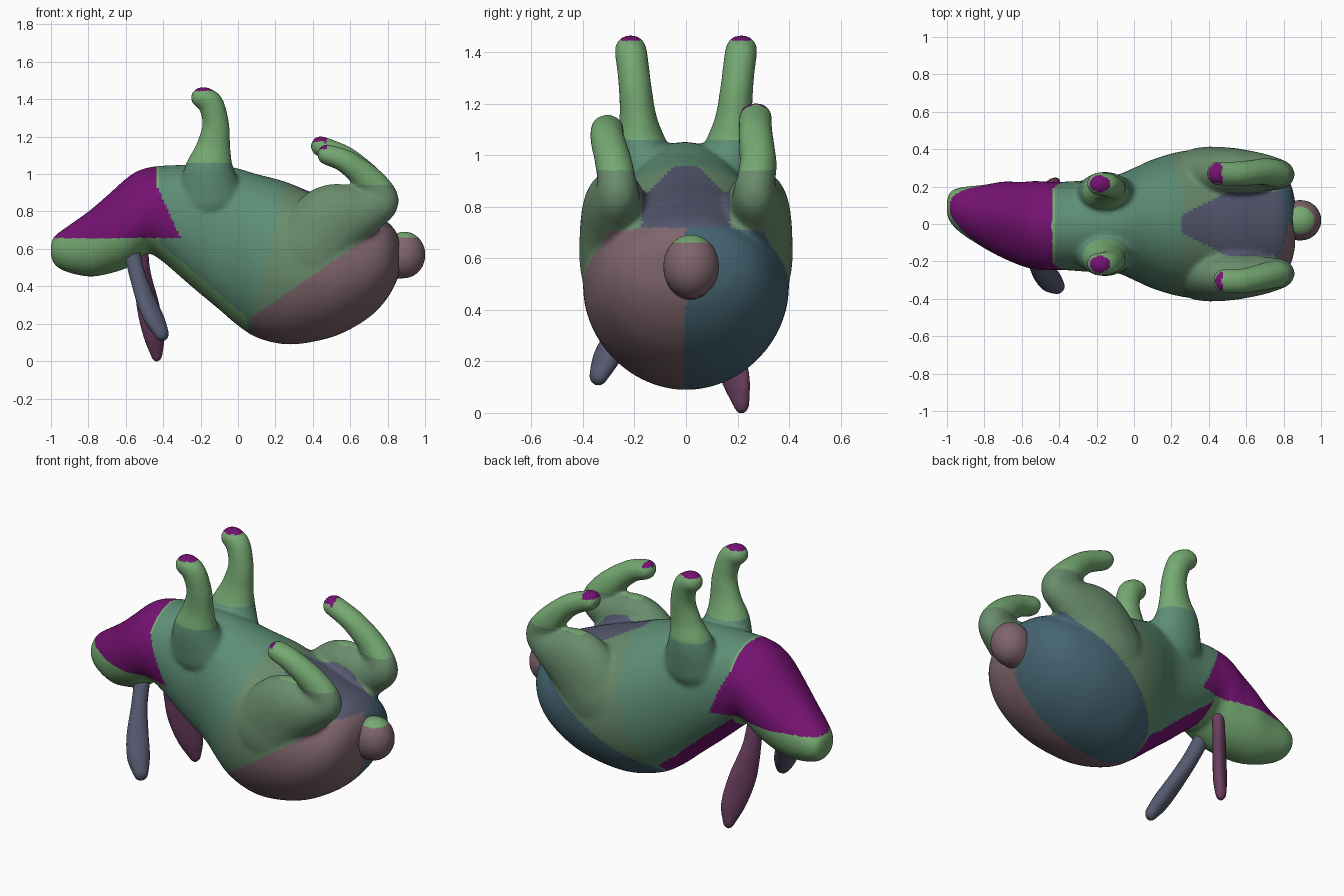
import bpy, bmesh, math
from mathutils import Matrix

if "Cube" in bpy.data.objects:
    bpy.data.objects.remove(bpy.data.objects["Cube"])


def material(name, rgb):
    m = bpy.data.materials.new(name)
    m.diffuse_color = (*rgb, 1)
    m.use_nodes = True
    m.node_tree.nodes["Principled BSDF"].inputs["Base Color"].default_value = m.diffuse_color
    return m


MATS = [material(n, c) for n, c in [
    ("belly_green", (.11, .27, .18)), ("leg_green", (.18, .40, .17)),
    ("purple", (.18, .006, .17)), ("haunch_olive", (.14, .26, .15)),
    ("rump_pink", (.21, .13, .15)), ("rump_blue", (.06, .13, .17)),
    ("ear_plum", (.15, .05, .12)), ("groin_blue", (.09, .10, .16))]]
BELLY, LEG, PURPLE, HAUNCH, PINK, BLUE, PLUM, SLATE = range(8)


def spline(points, steps):
    """Catmull-Rom samples through tuples of any length."""
    ps = [points[0], *points, points[-1]]
    out = []
    for a, b, c, d in zip(ps, ps[1:], ps[2:], ps[3:]):
        for k in range(steps):
            t = k / steps
            out.append([.5 * (2 * q + (r - p) * t + (2 * p - 5 * q + 4 * r - s) * t * t
                              + (3 * q - p - 3 * r + s) * t ** 3)
                        for p, q, r, s in zip(a, b, c, d)])
    return out + [list(points[-1])]


def loft(bm, sections, n=64):
    """Closed skin through oval sections (x, y centre, half width, z low, z high)."""
    rings = []
    for x, yc, hw, z0, z1 in spline(sections, 5):
        ring = []
        for i in range(n):
            a = 2 * math.pi * i / n
            c, s = math.cos(a), math.sin(a)
            # the throat side of the head is slightly pinched
            power = 1.12 if x < -.45 and s > 0 else 1.0
            y = yc + hw * math.copysign(abs(c) ** power, c)
            z = (z0 + z1) / 2 + (z1 - z0) / 2 * math.copysign(abs(s) ** .96, s)
            ring.append(bm.verts.new((x, y, z)))
        rings.append(ring)
    for a, b in zip(rings, rings[1:]):
        for i in range(n):
            j = (i + 1) % n
            bm.faces.new((a[i], a[j], b[j], b[i]))
    bm.faces.new(rings[0][::-1])
    bm.faces.new(rings[-1])


def limb(bm, points, steps=9, turn=0):
    """Chain of ellipsoids along points (x, y, z, rx, ry, rz), turned about z."""
    for v in spline(points, steps):
        m = (Matrix.Translation(v[:3]) @ Matrix.Rotation(math.radians(turn), 4, 'Z')
             @ Matrix.Diagonal((*v[3:], 1)))
        bmesh.ops.create_icosphere(bm, subdivisions=3, radius=1, matrix=m)


def finish(bm, name, voxel, smooth, paint):
    """Fuse the pieces into one smooth skin and colour its faces."""
    bmesh.ops.recalc_face_normals(bm, faces=bm.faces)
    me = bpy.data.meshes.new(name)
    bm.to_mesh(me)
    bm.free()
    ob = bpy.data.objects.new(name, me)
    bpy.context.collection.objects.link(ob)
    bpy.context.view_layer.objects.active = ob
    r = ob.modifiers.new("fuse", 'REMESH')
    r.mode, r.voxel_size = 'VOXEL', voxel
    s = ob.modifiers.new("soften", 'SMOOTH')
    s.factor, s.iterations = .5, smooth
    for m in list(ob.modifiers):
        bpy.ops.object.modifier_apply(modifier=m.name)
    for m in MATS:
        ob.data.materials.append(m)
    for f in ob.data.polygons:
        f.use_smooth = True
        f.material_index = paint(f.center, f.normal)


def body_paint(c, n):
    x, y, z = c
    if z > 1.445 or (.2 < x < .47 and z > 1.13 and n.z > .5):
        return PURPLE                                   # paw pads
    if x < -.44 + .45 * max(0, .95 - z) and z > .66:
        return PURPLE                                   # throat
    if x < -.42 or (z > 1.06 and x < .2) or (x > .4 and z > .94):
        return LEG                                      # snout, legs
    if x < .05 and z < .275 - .85 * x:
        return PURPLE if n.z < -.55 and y > -.04 else LEG   # nape
    if x > .25 and z > .72 and abs(y) < min(.17, .5 * (x - .2) + .02):
        return SLATE                                    # groin
    if x > .02 + .25 * z:
        if z < .18 + .7 * x:
            return BLUE if y > 0 else PINK              # rump
        return HAUNCH
    return BELLY


# head, neck and torso, lying on the back
bm = bmesh.new()
loft(bm, [
    (-1.00, .09, .04, .56, .63), (-.98, .09, .085, .515, .67),
    (-.92, .072, .125, .478, .715), (-.80, .04, .17, .452, .80),
    (-.70, .022, .205, .465, .885), (-.60, .0, .225, .495, .975),
    (-.54, -.005, .235, .535, 1.015), (-.48, -.01, .238, .575, 1.035),
    (-.40, -.01, .235, .53, 1.045), (-.25, -.01, .245, .40, 1.05),
    (-.10, 0, .26, .275, 1.05), (0, 0, .30, .19, 1.03),
    (.10, 0, .345, .126, 1.00), (.25, 0, .388, .090, .96),
    (.40, 0, .40, .103, .90), (.55, 0, .39, .146, .85),
    (.70, 0, .345, .233, .79), (.79, 0, .285, .325, .75),
    (.84, 0, .21, .41, .70), (.862, 0, .12, .47, .65)])
for s in (-1, 1):
    # front leg, flowing out of the chest
    limb(bm, [(-.15, s * .14, .88, .18, .13, .15), (-.155, s * .175, 1.02, .132, .105, .11),
              (-.135, s * .185, 1.13, .096, .075, .08), (-.118, s * .197, 1.26, .073, .065, .07),
              (-.145, s * .21, 1.375, .07, .064, .062), (-.185, s * .215, 1.408, .068, .063, .06)])
    # haunch, hock and hind foot
    up = .035 if s > 0 else 0
    foot_y = .27 if s > 0 else .305
    limb(bm, [(.40, s * .27, .60, .22, .145, .22), (.50, s * .275, .74, .20, .135, .205),
              (.66, s * .275, .80, .145, .105, .125), (.77, s * .265, .86, .09, .08, .092),
              (.70, s * .28, .965, .08, .073, .08), (.58, s * foot_y, 1.065 + up / 2, .063, .068, .064),
              (.478 - up, s * foot_y, 1.103 + up * 1.3, .055, .065, .056)])
finish(bm, "body_and_legs", .013, 8, body_paint)

# flat leaf-shaped ears, hanging below the head
for name, colour, path in [
    ("ear_front", SLATE, [
        (-.565, -.10, .57, .045, .045, .04), (-.535, -.17, .45, .046, .042, .05),
        (-.49, -.25, .32, .062, .042, .05), (-.445, -.305, .22, .064, .042, .05),
        (-.405, -.34, .145, .04, .032, .04)]),
    ("ear_back", PLUM, [
        (-.52, .09, .59, .045, .035, .04), (-.51, .11, .46, .055, .036, .05),
        (-.48, .15, .29, .080, .038, .06), (-.45, .19, .14, .072, .038, .05),
        (-.435, .215, .042, .034, .03, .046)])]:
    bm = bmesh.new()
    limb(bm, path, turn=45)
    finish(bm, name, .009, 4, lambda c, n, k=colour: k)

# tail
bm = bmesh.new()
limb(bm, [(.82, .015, .55, .10, .10, .115), (.89, .02, .568, .113, .110, .126)], 4)
finish(bm, "tail", .012, 4, lambda c, n: LEG if c.z > .66 else PINK)
